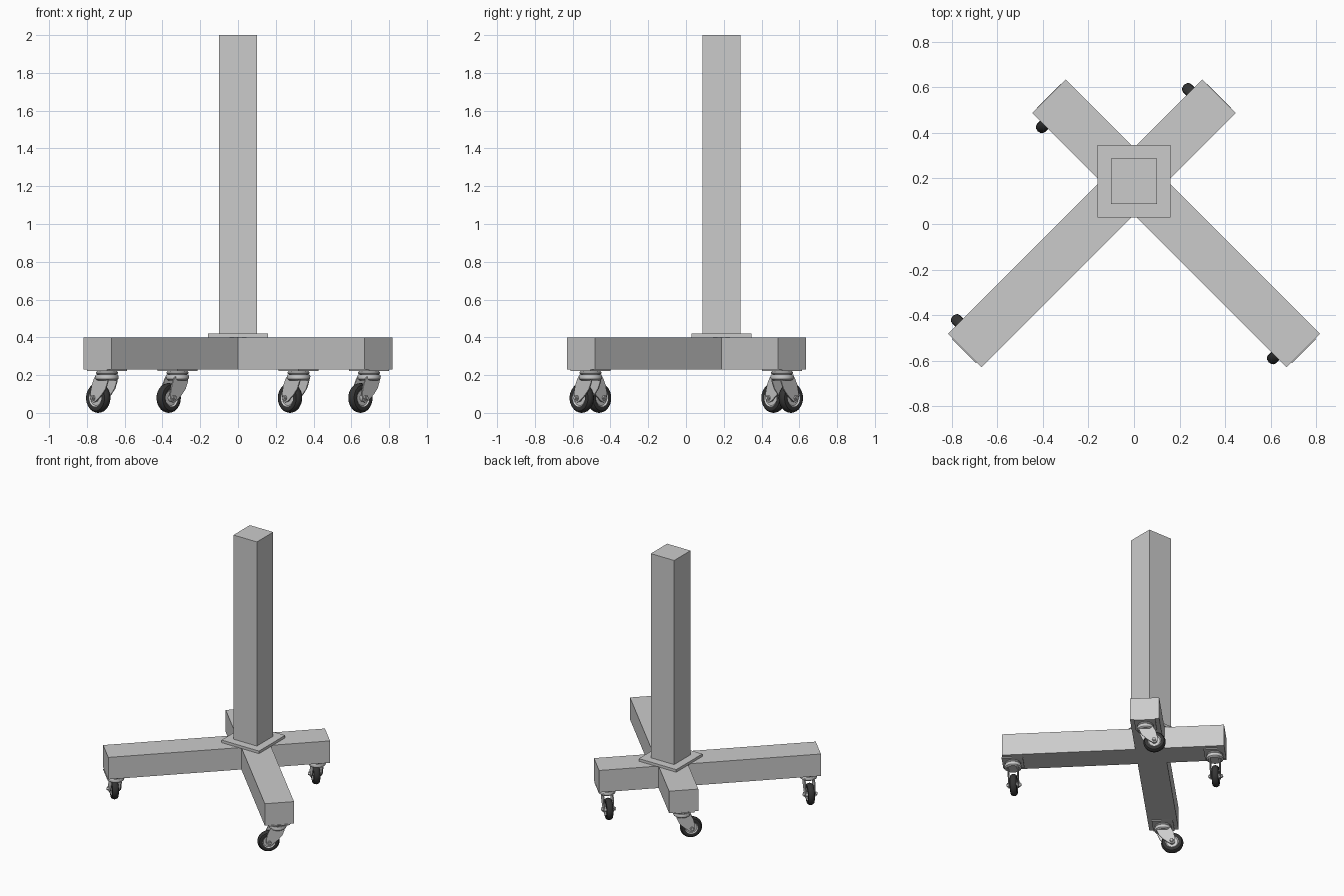
import bpy, bmesh
from math import pi, radians, sqrt
from mathutils import Vector, Matrix

if "Cube" in bpy.data.objects:
    bpy.data.objects.remove(bpy.data.objects["Cube"])

CY = 0.188          # y of the column axis
H = 0.104           # half width of a leg beam


def finish(name, bm, smooth=False):
    bmesh.ops.recalc_face_normals(bm, faces=bm.faces)
    me = bpy.data.meshes.new(name)
    bm.to_mesh(me)
    bm.free()
    ob = bpy.data.objects.new(name, me)
    bpy.context.collection.objects.link(ob)
    if smooth:
        bpy.context.view_layer.objects.active = ob
        ob.select_set(True)
        bpy.ops.object.shade_smooth_by_angle(angle=radians(35))
        ob.select_set(False)
    return ob


def add_box(bm, size, loc):
    m = Matrix.Translation(loc) @ Matrix.Diagonal((*size, 1))
    bmesh.ops.create_cube(bm, size=1, matrix=m)


def add_prism(bm, pts, depth):
    """Extrude a closed outline of 3D points along depth."""
    face = bm.faces.new([bm.verts.new(p) for p in pts])
    new = bmesh.ops.extrude_face_region(bm, geom=[face], use_keep_orig=True)["geom"]
    bmesh.ops.translate(bm, vec=depth, verts=[v for v in new if isinstance(v, bmesh.types.BMVert)])


def add_lathe(bm, profile, axis, cent, steps=32):
    """Spin (radius, along-axis) points around the z or y axis."""
    if axis == 'Z':
        vs = [bm.verts.new(Vector(cent) + Vector((r, 0, h))) for r, h in profile]
        ax = (0, 0, 1)
    else:
        vs = [bm.verts.new(Vector(cent) + Vector((r, h, 0))) for r, h in profile]
        ax = (0, 1, 0)
    es = [bm.edges.new(p) for p in zip(vs, vs[1:])]
    bmesh.ops.spin(bm, geom=vs + es, cent=cent, axis=ax, angle=2 * pi, steps=steps)
    bmesh.ops.remove_doubles(bm, verts=bm.verts, dist=1e-5)


# column and its foot plate
bm = bmesh.new()
add_box(bm, (0.2, 0.2, 1.58), (0, CY, 1.21))
finish("column", bm)
bm = bmesh.new()
add_box(bm, (0.32, 0.32, 0.02), (0, CY, 0.41))
finish("column_foot_plate", bm)

# crossed leg base: one X-shaped outline, long legs to the front
bm = bmesh.new()
outline = []
for ang, length in ((45, 0.528), (135, 0.528), (225, 1.052), (315, 1.052)):
    rot = Matrix.Rotation(radians(ang), 3, 'Z')
    for p in ((length, -H), (length, H), (H, H)):
        outline.append(rot @ Vector((*p, 0)) + Vector((0, CY, 0.23)))
add_prism(bm, outline, (0, 0, 0.17))
finish("cross_base", bm)

# caster parts, modelled at the swivel axis with the wheel trailing to +x
AX = (0.065, 0, 0.079)
rubber = bpy.data.materials.new("dark_rubber")
rubber.diffuse_color = (0.035, 0.035, 0.035, 1)
rubber.use_nodes = True
rubber.node_tree.nodes["Principled BSDF"].inputs["Base Color"].default_value = rubber.diffuse_color
parts = []

# tyre with a rounded tread
bm = bmesh.new()
add_lathe(bm, [(0.046, -0.022), (0.058, -0.025), (0.069, -0.022), (0.076, -0.013), (0.079, 0),
               (0.076, 0.013), (0.069, 0.022), (0.058, 0.025), (0.046, 0.022), (0.046, -0.022)], 'Y', AX)
tyre = finish("caster_tyre", bm, True)
tyre.data.materials.append(rubber)
parts.append(tyre)

# wheel hub with dished faces
bm = bmesh.new()
add_lathe(bm, [(0, -0.028), (0.018, -0.028), (0.020, -0.016), (0.040, -0.016), (0.046, -0.022),
               (0.046, 0.022), (0.040, 0.016), (0.020, 0.016), (0.018, 0.028), (0, 0.028)], 'Y', AX)
parts.append(finish("caster_hub", bm, True))

# axle bolt and hexagonal nuts
bm = bmesh.new()
add_lathe(bm, [(0, -0.053), (0.008, -0.053), (0.008, 0.053), (0, 0.053)], 'Y', AX, 16)
for s in (-1, 1):
    add_lathe(bm, [(0, s * 0.037), (0.015, s * 0.037), (0.015, s * 0.047), (0, s * 0.047)], 'Y', AX, 6)
parts.append(finish("caster_axle", bm, True))

# fork: two swept cheeks under a round crown
bm = bmesh.new()
cheek = [(-0.046, 0.198), (-0.042, 0.165), (-0.026, 0.128), (0.002, 0.097), (0.035, 0.070), (0.052, 0.059),
         (0.066, 0.056), (0.080, 0.061), (0.088, 0.075), (0.087, 0.105), (0.076, 0.150), (0.060, 0.182), (0.046, 0.198)]
for y in (-0.037, 0.030):
    add_prism(bm, [(x, y, z) for x, z in cheek], (0, 0.007, 0))
add_lathe(bm, [(0, 0.172), (0.050, 0.172), (0.060, 0.180), (0.062, 0.194), (0.058, 0.204), (0, 0.204)], 'Z', (0, 0, 0))
parts.append(finish("caster_fork", bm, True))

# swivel bearing and mounting plate
bm = bmesh.new()
add_lathe(bm, [(0, 0.203), (0.050, 0.203), (0.058, 0.209), (0.058, 0.216), (0.050, 0.223), (0, 0.223)], 'Z', (0, 0, 0))
add_box(bm, (0.15, 0.15, 0.008), (0, 0, 0.226))
parts.append(finish("caster_swivel_plate", bm, True))

# place the four casters with shared meshes
spots = {"front_left": (-0.694, -0.506, 135), "front_right": (0.694, -0.506, 225),
         "back_left": (-0.321, 0.509, 225), "back_right": (0.321, 0.509, 135)}
for i, (where, (x, y, ang)) in enumerate(spots.items()):
    for part in parts:
        ob = part
        if i:
            ob = part.copy()
            bpy.context.collection.objects.link(ob)
        ob.name = where + "_" + part.data.name
        ob.location = (x, y, 0)
        ob.rotation_euler = (0, 0, radians(ang))
